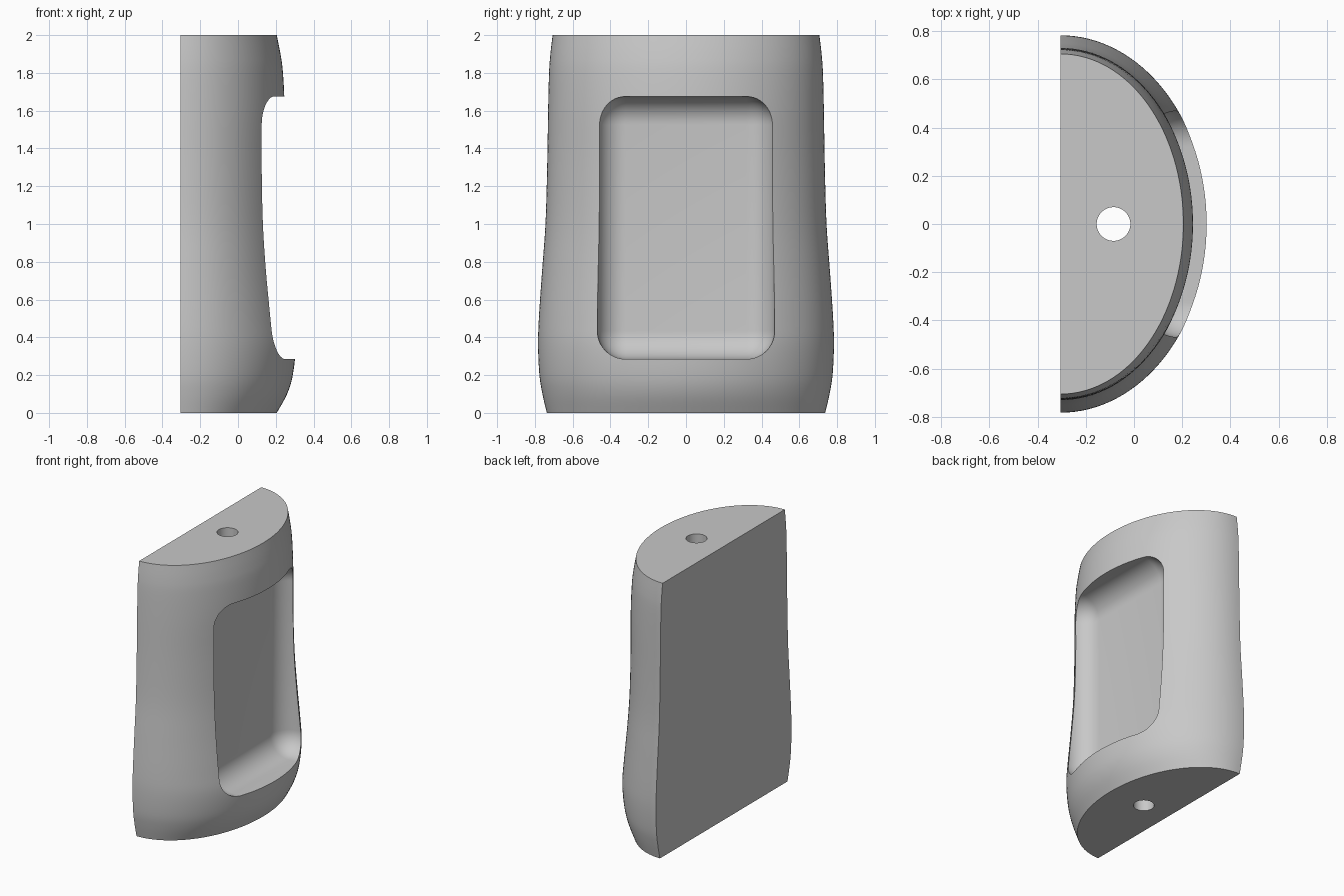
import bpy, bmesh, math

cube = bpy.data.objects.get("Cube")
if cube:
    bpy.data.objects.remove(cube, do_unlink=True)

BACK_X = -0.305
ARC_STEPS = 64
RING_STEPS = 5

# Profile stations: height, depth radius, half width
stations = [
    (0, 0.51, 0.737), (0.1, 0.565, 0.76), (0.2, 0.595, 0.776),
    (0.35, 0.61, 0.783), (0.5, 0.597, 0.779), (0.75, 0.572, 0.762),
    (1, 0.556, 0.744), (1.3, 0.55, 0.735), (1.6, 0.552, 0.73),
    (1.8, 0.543, 0.725), (1.9, 0.53, 0.718), (2, 0.51, 0.706),
]


def smooth_rings(points):
    """Catmull-Rom interpolation between the stations."""
    rings = []
    for i in range(len(points) - 1):
        p = [points[max(0, min(len(points) - 1, i + k))] for k in (-1, 0, 1, 2)]
        for s in range(RING_STEPS):
            t = s / RING_STEPS
            rings.append([0.5 * (2 * b + (c - a) * t
                                 + (2 * a - 5 * b + 4 * c - d) * t * t
                                 + (3 * b - a - 3 * c + d) * t ** 3)
                          for a, b, c, d in zip(*p)])
    rings.append(list(points[-1]))
    return rings


# Grey material
grey = bpy.data.materials.new("plain grey")
grey.use_nodes = True
grey.diffuse_color = (0.58, 0.58, 0.58, 1)
grey.node_tree.nodes["Principled BSDF"].inputs["Base Color"].default_value = grey.diffuse_color

# Half-oval body, lofted upward with a flat back
bm = bmesh.new()
loops = []
for z, depth, width in smooth_rings(stations):
    angles = [math.pi * (i / ARC_STEPS - 0.5) for i in range(ARC_STEPS + 1)]
    loops.append([bm.verts.new((BACK_X + depth * math.cos(a), width * math.sin(a), z))
                  for a in angles])
for low, high in zip(loops, loops[1:]):
    for i in range(ARC_STEPS):
        bm.faces.new((low[i], low[i + 1], high[i + 1], high[i]))
bm.faces.new(loops[0])
bm.faces.new(loops[-1])
bm.faces.new([r[0] for r in loops] + [r[-1] for r in reversed(loops)])
bmesh.ops.recalc_face_normals(bm, faces=bm.faces)
mesh = bpy.data.meshes.new("grip_body")
bm.to_mesh(mesh)
bm.free()
body = bpy.data.objects.new("grip_body", mesh)
bpy.context.collection.objects.link(body)
mesh.materials.append(grey)

# Rounded pocket cutter
bpy.ops.mesh.primitive_cube_add(size=1, location=(0.435, 0, 0.98))
pocket = bpy.context.object
pocket.name = "pocket_cutter"
pocket.scale = (0.8, 0.94, 1.39)
bpy.ops.object.transform_apply(location=False, rotation=False, scale=True)
bevel = pocket.modifiers.new("round", 'BEVEL')
bevel.width = 0.15
bevel.segments = 12

# Bore cutter, running the full height
bpy.ops.mesh.primitive_cylinder_add(vertices=48, radius=0.07, depth=3, location=(-0.085, 0, 1))
bore = bpy.context.object
bore.name = "bore_cutter"

# Cut the pocket and the bore
for cutter in (pocket, bore):
    cutter.hide_render = True
    cutter.data.materials.append(grey)
    cut = body.modifiers.new(cutter.name, 'BOOLEAN')
    cut.operation = 'DIFFERENCE'
    cut.solver = 'EXACT'
    cut.object = cutter

bpy.ops.object.select_all(action='DESELECT')
body.select_set(True)
bpy.context.view_layer.objects.active = body
for name in [m.name for m in body.modifiers]:
    bpy.ops.object.modifier_apply(modifier=name)
for cutter in (pocket, bore):
    bpy.data.objects.remove(cutter, do_unlink=True)
bpy.ops.object.shade_smooth_by_angle(angle=math.radians(30))
